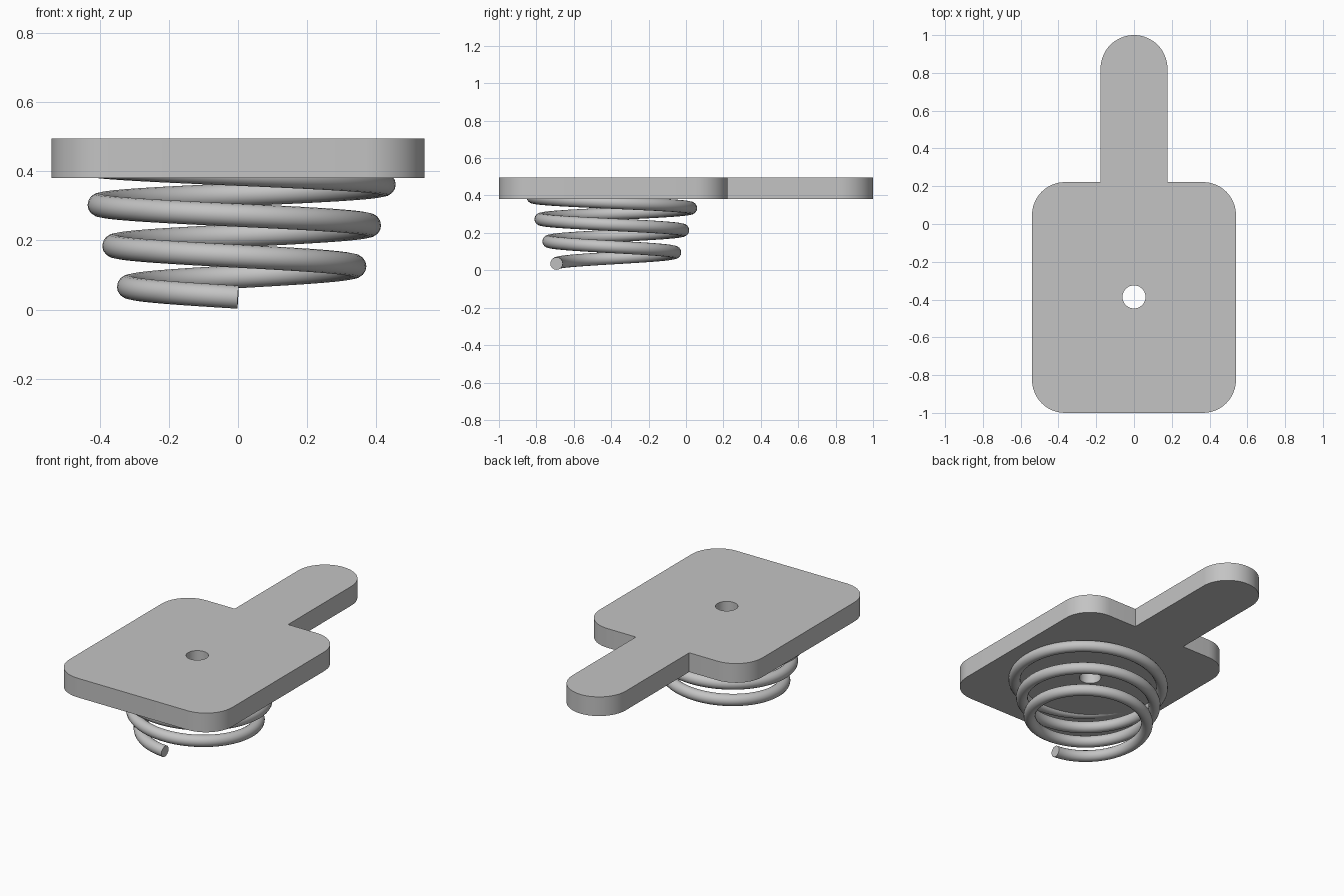
import bpy
import math
from math import pi, sin, cos

cube = bpy.data.objects.get("Cube")
if cube:
    bpy.data.objects.remove(cube, do_unlink=True)

steel = bpy.data.materials.new("grey_steel")
steel.use_nodes = True
GREY = (0.55, 0.55, 0.55, 1)
steel.diffuse_color = GREY
steel.node_tree.nodes["Principled BSDF"].inputs["Base Color"].default_value = GREY

HOLE_Y = -0.386                    # shared axis of the hole and the spring
BOTTOM, TOP = 0.38, 0.495          # plate faces


def arc(cx, cy, r, start, end, steps):
    """Points along an arc, angles in quarter turns."""
    angles = [(start + (end - start) * i / steps) * pi / 2 for i in range(steps + 1)]
    return [(cx + r * cos(a), cy + r * sin(a), 0) for a in angles]


def add_spline(curve, points, cyclic):
    spline = curve.splines.new("POLY")
    spline.points.add(len(points) - 1)
    for point, co in zip(spline.points, points):
        point.co = (*co, 1)
    spline.use_cyclic_u = cyclic


def finish(name, curve, z=0):
    """Turn a curve into a welded, smooth-shaded mesh part."""
    obj = bpy.data.objects.new(name, curve)
    bpy.context.collection.objects.link(obj)
    obj.location.z = z
    bpy.ops.object.select_all(action="DESELECT")
    obj.select_set(True)
    bpy.context.view_layer.objects.active = obj
    bpy.ops.object.convert(target="MESH")
    obj = bpy.context.object
    obj.name = name
    bpy.ops.object.mode_set(mode="EDIT")
    bpy.ops.mesh.select_all(action="SELECT")
    bpy.ops.mesh.remove_doubles(threshold=0.0001)
    bpy.ops.mesh.normals_make_consistent(inside=False)
    bpy.ops.object.mode_set(mode="OBJECT")
    obj.data.materials.clear()
    obj.data.materials.append(steel)
    bpy.ops.object.shade_smooth_by_angle(angle=math.radians(30))


# Plate with rounded corners, round-ended handle and a drilled hole
half_w, front, back, corner = 0.54, -1.0, 0.222, 0.175
handle = 0.177
right_half = (arc(half_w - corner, front + corner, corner, -1, 0, 12)
              + arc(half_w - corner, back - corner, corner, 0, 1, 12)
              + [(handle, back, 0)]
              + arc(0, 1 - handle, handle, 0, 1, 16))
left_half = [(-x, y, z) for x, y, z in reversed(right_half[:-1])]

plate = bpy.data.curves.new("plate_with_handle", "CURVE")
plate.dimensions = "2D"
plate.fill_mode = "BOTH"
plate.extrude = (TOP - BOTTOM) / 2
add_spline(plate, right_half + left_half, True)
add_spline(plate, arc(0, HOLE_Y, 0.061, 0, 4, 40)[:-1], True)
finish("plate_with_handle", plate, (TOP + BOTTOM) / 2)

# Conical spring, widening upward until it sinks into the plate
WIRE, TURNS, STEPS = 0.0335, 3.4, 72
coil = []
for i in range(int(TURNS * STEPS) + 1):
    t = i / STEPS
    a = -pi / 2 - t * 2 * pi
    r = 0.306 + 0.0425 * t
    coil.append((r * cos(a), HOLE_Y + r * sin(a), 0.036 + 0.1185 * t))

spring = bpy.data.curves.new("conical_spring", "CURVE")
spring.dimensions = "3D"
spring.bevel_depth = WIRE
spring.bevel_resolution = 6
spring.use_fill_caps = True
spring.twist_mode = "Z_UP"
add_spline(spring, coil, False)
finish("conical_spring", spring)
